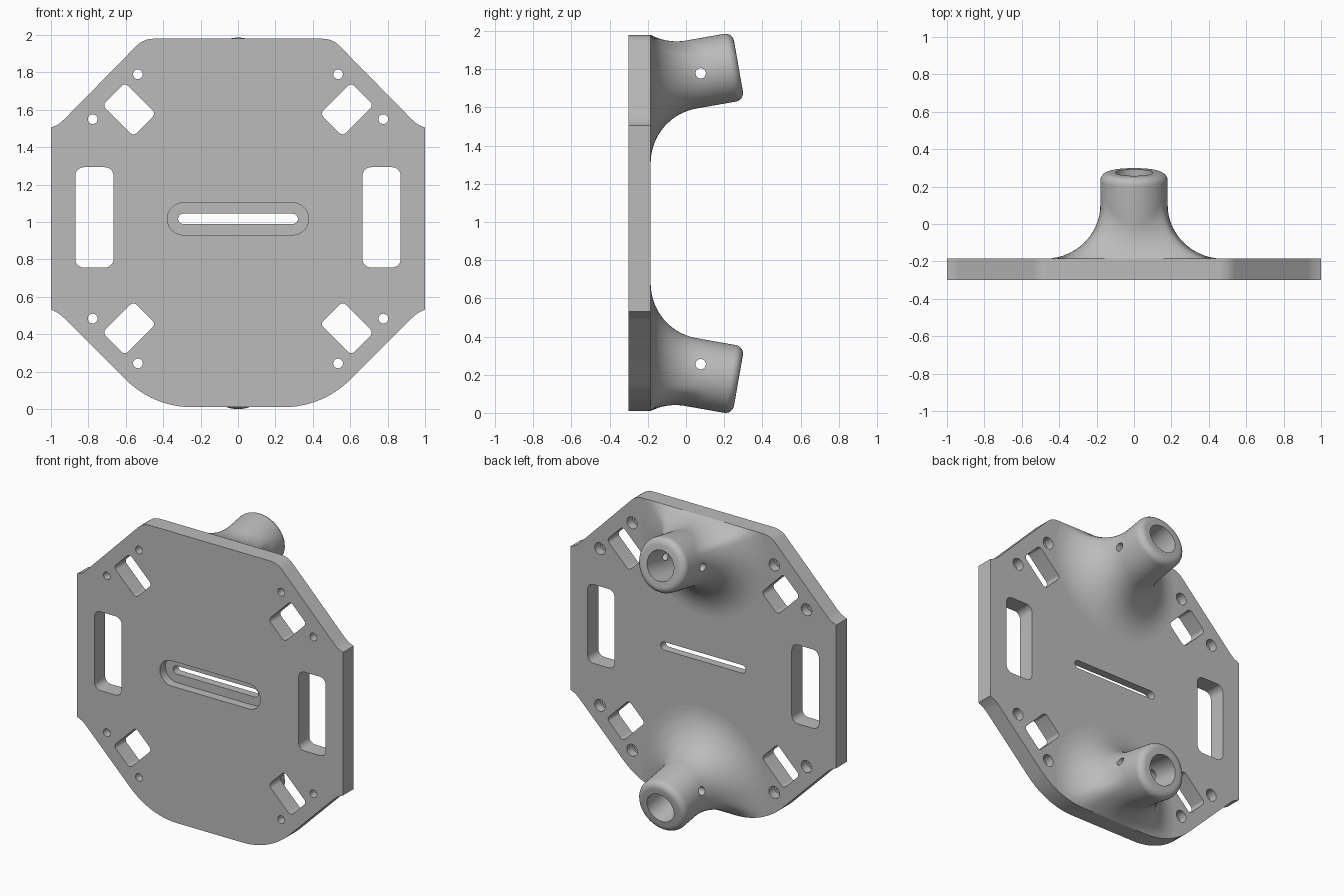
import bpy
import bmesh
from math import sin, cos, pi, radians, sqrt, atan2
from mathutils import Vector, Matrix

if "Cube" in bpy.data.objects:
    bpy.data.objects.remove(bpy.data.objects["Cube"], do_unlink=True)

FRONT, BACK = -0.30, -0.185      # plate faces along y
HOLE_Z, POST_Z = 1.017, 0.993    # mirror heights of the holes and of the posts

grey = bpy.data.materials.new("plain grey")
grey.use_nodes = True
grey.diffuse_color = (0.5, 0.5, 0.5, 1)
grey.node_tree.nodes["Principled BSDF"].inputs["Base Color"].default_value = (0.5, 0.5, 0.5, 1)


def make_object(name, bm):
    bmesh.ops.recalc_face_normals(bm, faces=bm.faces)
    mesh = bpy.data.meshes.new(name)
    bm.to_mesh(mesh)
    bm.free()
    mesh.materials.append(grey)
    ob = bpy.data.objects.new(name, mesh)
    bpy.context.collection.objects.link(ob)
    return ob


def activate(ob):
    bpy.ops.object.select_all(action='DESELECT')
    ob.select_set(True)
    bpy.context.view_layer.objects.active = ob


def cut(ob, cutter):
    cutter.hide_render = True
    mod = ob.modifiers.new("cut", 'BOOLEAN')
    mod.operation, mod.solver, mod.object = 'DIFFERENCE', 'EXACT', cutter
    activate(ob)
    bpy.ops.object.modifier_apply(modifier=mod.name)
    bpy.data.objects.remove(cutter, do_unlink=True)


def smooth(ob):
    activate(ob)
    bpy.ops.object.shade_smooth_by_angle(angle=radians(30))


def prism(bm, pts, y0, y1):
    """Extrude an x-z outline from y0 to y1."""
    a = [bm.verts.new((x, y0, z)) for x, z in pts]
    b = [bm.verts.new((x, y1, z)) for x, z in pts]
    bm.faces.new(a)
    bm.faces.new(b[::-1])
    for i in range(len(a)):
        j = (i + 1) % len(a)
        bm.faces.new((a[i], b[i], b[j], a[j]))


def rounded_rect(cx, cz, w, h, r, turn=0.0, steps=8):
    pts = []
    for k, (sx, sz) in enumerate(((1, 1), (-1, 1), (-1, -1), (1, -1))):
        for i in range(steps + 1):
            t = (k + i / steps) * pi / 2
            x = sx * (w / 2 - r) + r * cos(t)
            z = sz * (h / 2 - r) + r * sin(t)
            p = (cx + x * cos(turn) - z * sin(turn), cz + x * sin(turn) + z * cos(turn))
            if not pts or (Vector(p) - Vector(pts[-1])).length > 1e-5:
                pts.append(p)
    if (Vector(pts[0]) - Vector(pts[-1])).length < 1e-5:
        pts.pop()
    return pts


def circle(cx, cz, r, n=24):
    return [(cx + r * cos(2 * pi * i / n), cz + r * sin(2 * pi * i / n)) for i in range(n)]


# Plate outline: octagon with soft top corners and wide rounded bottom corners
def corner_arc(cx, cz, r, a0, a1, n):
    return [(cx + r * cos(radians(a0 + (a1 - a0) * i / n)),
             cz + r * sin(radians(a0 + (a1 - a0) * i / n))) for i in range(n + 1)]


half = corner_arc(0.245, 0.51, 0.5, -90, -45, 12)
half += [(0.93, 0.487), (0.96, 0.513), (1.0, 0.532), (1.0, 1.505), (0.96, 1.522), (0.93, 1.548)]
half += corner_arc(0.455, 1.86, 0.12, 45, 90, 5)
outline = half + [(-x, z) for x, z in reversed(half)]

bm = bmesh.new()
prism(bm, outline, FRONT, BACK)
plate = make_object("plate", bm)

# Openings through the plate, and the wider recesses
through, recess = bmesh.new(), bmesh.new()
y0, y1 = FRONT - 0.1, BACK + 0.1
prism(through, rounded_rect(0, HOLE_Z, 0.64, 0.055, 0.0275), y0, y1)
prism(recess, rounded_rect(0, HOLE_Z, 0.756, 0.172, 0.086), y0, FRONT + 0.06)
for sx in (-1, 1):
    prism(through, rounded_rect(sx * 0.768, HOLE_Z + 0.008, 0.204, 0.536, 0.045), y0, y1)
    for sz in (-1, 1):
        prism(through, rounded_rect(sx * 0.582, HOLE_Z + sz * 0.585, 0.235, 0.17, 0.025,
                                    sx * sz * pi / 4), y0, y1)
        for x, z in ((0.535, 0.773), (0.777, 0.533)):
            prism(through, circle(sx * x, HOLE_Z + sz * z, 0.026), y0, y1)
            prism(recess, circle(sx * x, HOLE_Z + sz * z, 0.04), BACK - 0.06, y1)
cut(plate, make_object("opening_cutter", through))
cut(plate, make_object("recess_cutter", recess))
smooth(plate)


# Tilted hollow posts that flare out into the plate
TILT = radians(10)
AXIS = Vector((0, cos(TILT), sin(TILT)))
UP = Vector((0, -sin(TILT), cos(TILT)))
BASE = Vector((0, BACK, 1.735))
POST_R, FLARE_R, BORE_R, LENGTH, ROUND = 0.18, 0.29, 0.1, 0.467, 0.045


def reach(edges, dx, dz):
    """Distance along a ray from the post base to the plate edge."""
    best = 10.0
    for (x0, z0), (x1, z1) in edges:
        ex, ez = x1 - x0, z1 - z0
        det = dx * ez - dz * ex
        if abs(det) < 1e-9:
            continue
        px, pz = x0, z0 - BASE.z
        t = (px * ez - pz * ex) / det
        u = (px * dz - pz * dx) / det
        if t > 0 and -1e-6 <= u <= 1 + 1e-6:
            best = min(best, t)
    return best


def post(name, upper):
    flip = (lambda z: z) if upper else (lambda z: 2 * POST_Z - z)
    loc = [(x, flip(z)) for x, z in outline]
    edges = list(zip(loc, loc[1:] + loc[:1]))
    bm = bmesh.new()
    columns, n = [], 96
    for k in range(n):
        th = 2 * pi * k / n
        rad = Vector((cos(th), 0, 0)) + UP * sin(th)
        slope = -rad.y / AXIS.y
        m = sqrt(rad.y ** 2 + AXIS.y ** 2)
        limit = reach(edges, rad.x, rad.z + slope * AXIS.z)
        rho = min(POST_R + FLARE_R * (1 - rad.y / m), limit)
        s = rho * slope
        mid = POST_R + FLARE_R
        c = s + sqrt(max(FLARE_R ** 2 - (mid - rho) ** 2, 0))
        # flare, shaft, rounded rim, then down the bore
        a0 = atan2(s - c, rho - mid) % (2 * pi)
        prof = [(mid + FLARE_R * cos(a0 + (pi - a0) * i / 14),
                 c + FLARE_R * sin(a0 + (pi - a0) * i / 14)) for i in range(15)]
        prof += [(POST_R - ROUND * (1 - cos(i * pi / 12)),
                  LENGTH - ROUND * (1 - sin(i * pi / 12))) for i in range(7)]
        prof += [(BORE_R, LENGTH), (BORE_R, LENGTH - 0.38)]
        pts = [BASE + rad * p + AXIS * q for p, q in prof]
        skirt = BASE.lerp(pts[0], 0.93) + Vector((0, -0.05, 0))
        columns.append([bm.verts.new((p.x, p.y, flip(p.z))) for p in [skirt] + pts])
    for k in range(n):
        a, b = columns[k], columns[(k + 1) % n]
        for i in range(len(a) - 1):
            bm.faces.new((a[i], a[i + 1], b[i + 1], b[i]))
    bm.faces.new([col[0] for col in columns])
    bm.faces.new([col[-1] for col in columns])
    ob = make_object(name, bm)

    # Cross pin hole
    pin = bmesh.new()
    spot = Vector((0, 0.077, HOLE_Z + (0.762 if upper else -0.762)))
    bmesh.ops.create_cone(pin, cap_ends=True, segments=24, radius1=0.027, radius2=0.027, depth=0.8,
                          matrix=Matrix.Translation(spot) @ Matrix.Rotation(pi / 2, 4, 'Y'))
    cut(ob, make_object("pin_cutter", pin))
    smooth(ob)


post("upper_post", True)
post("lower_post", False)
